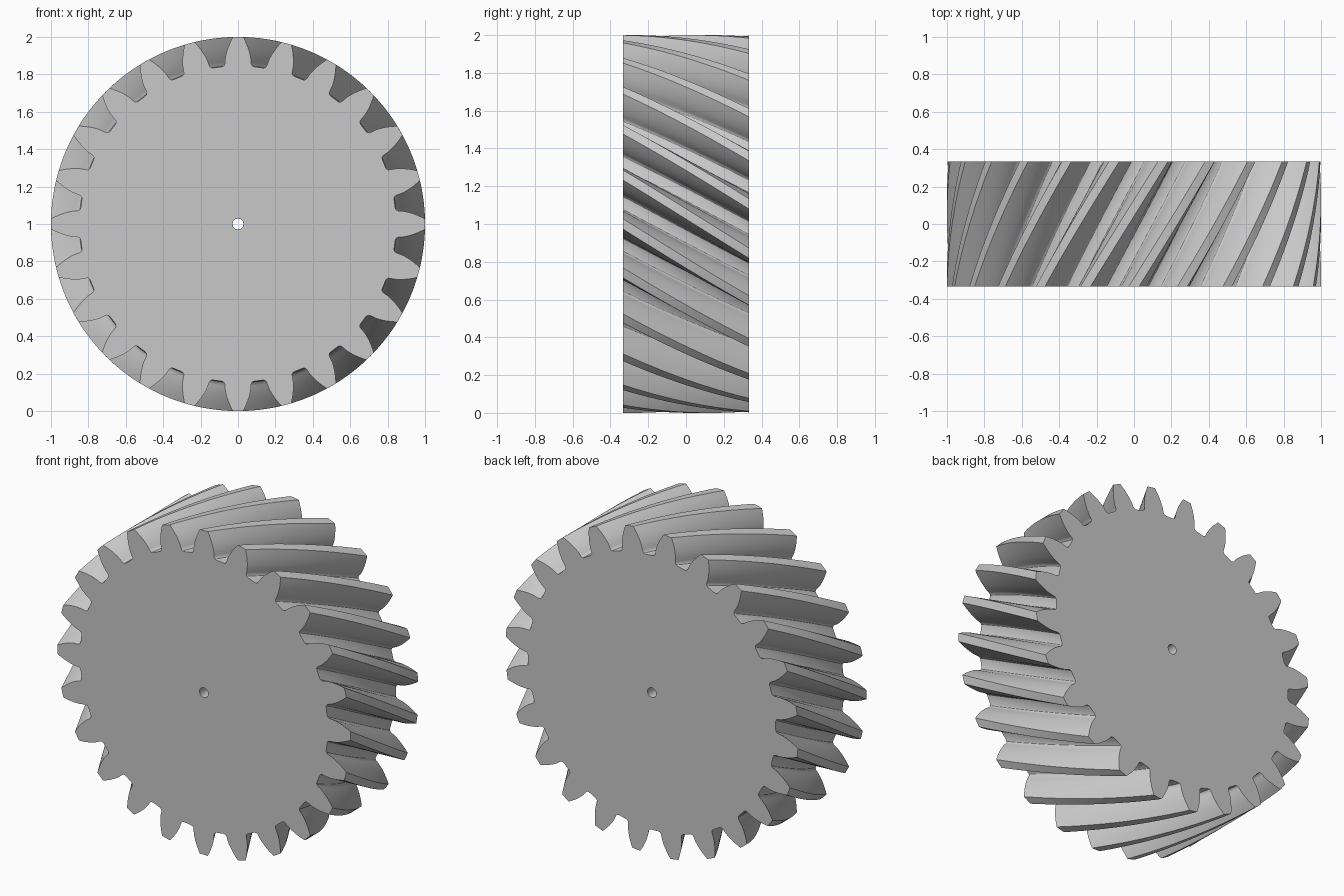
import bpy, bmesh
from math import sin, cos, tan, acos, radians, pi

if "Cube" in bpy.data.objects:
    bpy.data.objects.remove(bpy.data.objects["Cube"], do_unlink=True)

TEETH, SLICES = 24, 16
HALF_DEPTH, BORE = 0.333, 0.03
PITCH_R, ROOT_R, TIP_R = 0.923, 0.845, 1.0
PITCH_STEP = 2 * pi / TEETH
TWIST = 2 * HALF_DEPTH * tan(radians(30)) / PITCH_R
PRESSURE = radians(20)
BASE_R = PITCH_R * cos(PRESSURE)


def involute(r):
    a = acos(min(1.0, BASE_R / r))
    return tan(a) - a


def half_angle(r):
    """Half the angular tooth thickness at radius r."""
    return PITCH_STEP / 4 + involute(PITCH_R) - involute(r)


# One tooth side: root, fillet, involute flank, tip
gap = PITCH_STEP / 2
root = half_angle(BASE_R)
side = [(ROOT_R, -gap), (ROOT_R, -root - 0.024), (ROOT_R + 0.003, -root - 0.011),
        (ROOT_R + 0.010, -root - 0.003)]
STEPS = 7
for i in range(STEPS + 1):
    r = BASE_R + (TIP_R - BASE_R) * i / STEPS
    side.append((r, -half_angle(r)))
# The last mirrored point belongs to the next tooth
tooth = side + [(TIP_R, 0)] + [(r, -a) for r, a in reversed(side[1:])]
P = len(tooth)

bm = bmesh.new()


def ring(points, y, turn):
    verts = []
    for t in range(TEETH):
        for r, a in points:
            b = a + t * PITCH_STEP + turn
            verts.append(bm.verts.new((r * sin(b), y, 1 + r * cos(b))))
    return verts


def skin(lower, upper):
    n = len(lower)
    for i in range(n):
        j = (i + 1) % n
        bm.faces.new((lower[i], lower[j], upper[j], upper[i]))


# Twisted stack of outlines, with a straight bore through it
outlines, bores = [], []
for s in range(SLICES + 1):
    f = s / SLICES
    y = HALF_DEPTH * (2 * f - 1)
    outlines.append(ring(tooth, y, TWIST * f))
    if s in (0, SLICES):
        bores.append(ring([(BORE, -gap)], y, TWIST * f))
for a, b in zip(outlines, outlines[1:]):
    skin(a, b)
skin(bores[1], bores[0])

# End faces, one sector per tooth
for outline, bore in ((outlines[0], bores[0]), (outlines[-1], bores[1])):
    for t in range(TEETH):
        rim = [outline[(t * P + i) % len(outline)] for i in range(P + 1)]
        bm.faces.new(rim + [bore[(t + 1) % TEETH], bore[t]])
bmesh.ops.recalc_face_normals(bm, faces=bm.faces[:])

mesh = bpy.data.meshes.new("helical_gear")
bm.to_mesh(mesh)
bm.free()
gear = bpy.data.objects.new("helical_gear", mesh)
bpy.context.collection.objects.link(gear)

# Plain grey
grey = bpy.data.materials.new("light_grey")
grey.use_nodes = True
colour = (0.58, 0.58, 0.58, 1)
grey.diffuse_color = colour
grey.node_tree.nodes["Principled BSDF"].inputs["Base Color"].default_value = colour
mesh.materials.append(grey)

bpy.ops.object.select_all(action="DESELECT")
gear.select_set(True)
bpy.context.view_layer.objects.active = gear
bpy.ops.object.shade_smooth_by_angle(angle=radians(30))
